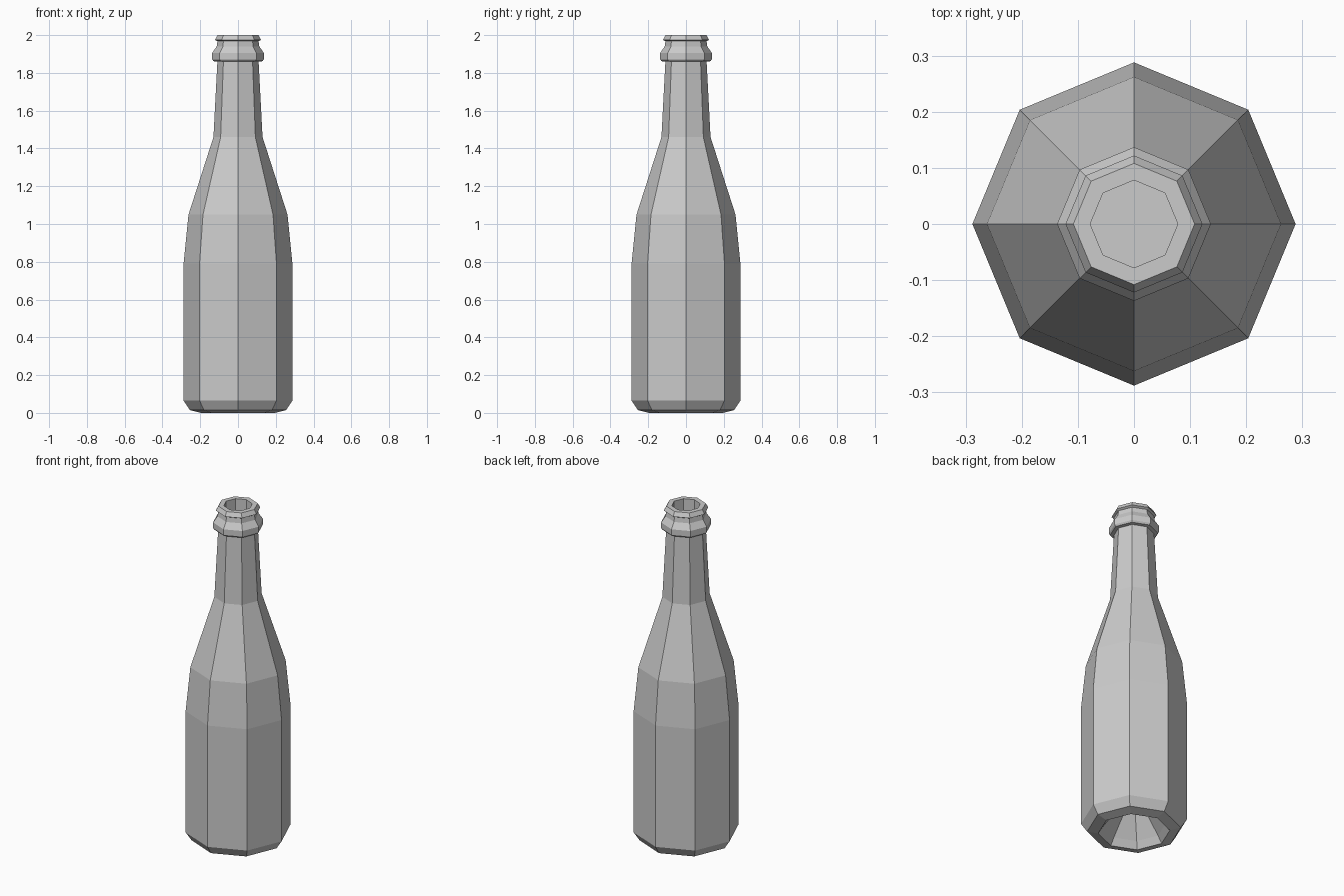
import bpy, bmesh
from math import cos, sin, pi

cube = bpy.data.objects.get("Cube")
if cube:
    bpy.data.objects.remove(cube, do_unlink=True)

SIDES = 8


def make_material(name, colour):
    mat = bpy.data.materials.new(name)
    mat.use_nodes = True
    mat.diffuse_color = colour
    mat.node_tree.nodes["Principled BSDF"].inputs["Base Color"].default_value = colour
    return mat


def lathe(name, profile, mat):
    """Turn a (radius, height) profile into a faceted shell closed at both ends."""
    bm = bmesh.new()
    rings = [[bm.verts.new((r * cos(2 * pi * i / SIDES), r * sin(2 * pi * i / SIDES), z))
              for i in range(SIDES)] for r, z in profile]
    for low, high in zip(rings, rings[1:]):
        for i in range(SIDES):
            j = (i + 1) % SIDES
            bm.faces.new((low[i], low[j], high[j], high[i]))
    bm.faces.new(rings[0][::-1])
    bm.faces.new(rings[-1])
    bmesh.ops.recalc_face_normals(bm, faces=bm.faces)
    mesh = bpy.data.meshes.new(name)
    bm.to_mesh(mesh)
    bm.free()
    mesh.materials.append(mat)
    obj = bpy.data.objects.new(name, mesh)
    bpy.context.collection.objects.link(obj)
    return obj


grey = make_material("plain grey", (0.6, 0.6, 0.6, 1))

# Hollow under the base, from its cap down to the foot
punt = [(0.08, 0.16), (0.17, 0.04), (0.195, 0.0)]
# Foot, straight body and sloping shoulder
body = [(0.255, 0.015), (0.288, 0.065), (0.288, 0.79), (0.262, 1.05), (0.13, 1.46)]
# Neck with its collar ring
neck = [(0.109, 1.86), (0.13, 1.862), (0.137, 1.872), (0.137, 1.905), (0.113, 1.94)]
# Lip and the well inside the mouth
lip = [(0.109, 1.968), (0.122, 1.975), (0.108, 2.0), (0.078, 2.0), (0.078, 1.7)]

lathe("bottle", punt + body + neck + lip, grey)
